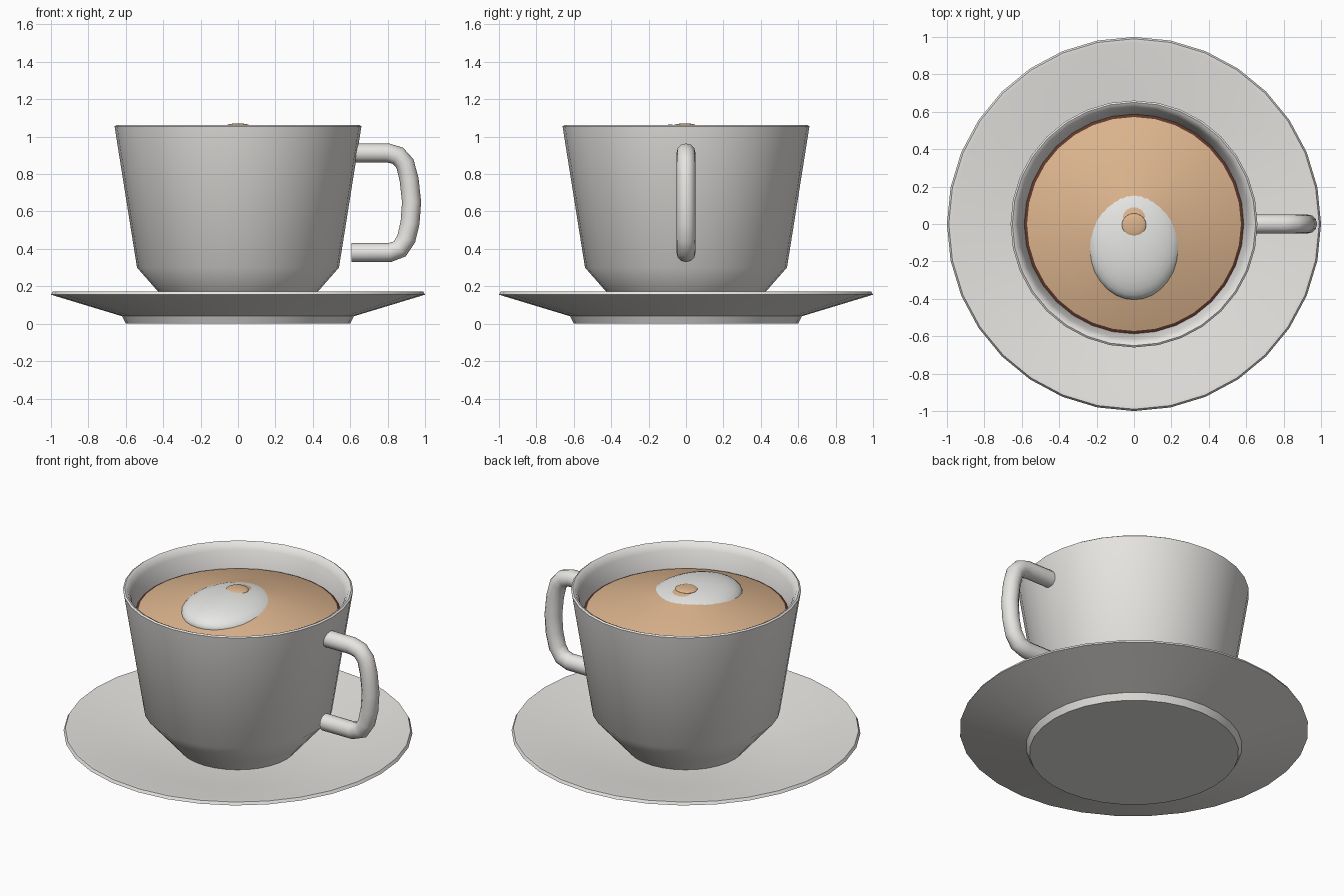
import bpy, bmesh, math

if "Cube" in bpy.data.objects:
    bpy.data.objects.remove(bpy.data.objects["Cube"])

SIDES = 32


def material(name, rgb):
    m = bpy.data.materials.new(name)
    m.diffuse_color = (*rgb, 1.0)
    m.use_nodes = True
    m.node_tree.nodes["Principled BSDF"].inputs["Base Color"].default_value = m.diffuse_color
    return m


porcelain = material("porcelain", (0.80, 0.785, 0.76))
foam_white = material("foam white", (0.80, 0.80, 0.79))
latte = material("milky coffee", (0.72, 0.46, 0.27))
brown = material("dark coffee", (0.12, 0.04, 0.025))


def smooth(obj, angle):
    bpy.ops.object.select_all(action='DESELECT')
    obj.select_set(True)
    bpy.context.view_layer.objects.active = obj
    bpy.ops.object.shade_smooth_by_angle(angle=math.radians(angle))


def finish(bm, name, mats, angle=40):
    bmesh.ops.recalc_face_normals(bm, faces=bm.faces)
    me = bpy.data.meshes.new(name)
    bm.to_mesh(me)
    bm.free()
    for m in mats:
        me.materials.append(m)
    obj = bpy.data.objects.new(name, me)
    bpy.context.collection.objects.link(obj)
    smooth(obj, angle)
    return obj


def lathe(profile, name, mats, angle=40, rule=None):
    """Spin an (r, z) profile round the z axis."""
    bm = bmesh.new()
    rings = []
    for r, z in profile:
        if r == 0:
            rings.append([bm.verts.new((0, 0, z))] * SIDES)
        else:
            rings.append([bm.verts.new((r * math.cos(2 * math.pi * i / SIDES),
                                        r * math.sin(2 * math.pi * i / SIDES), z))
                          for i in range(SIDES)])
    for k, (a, b) in enumerate(zip(rings, rings[1:])):
        for i in range(SIDES):
            j = (i + 1) % SIDES
            quad = list(dict.fromkeys((a[i], a[j], b[j], b[i])))
            f = bm.faces.new(quad)
            if rule:
                f.material_index = rule(k)
    return finish(bm, name, mats, angle)


def ellipsoid(name, centre, radii, mat):
    bm = bmesh.new()
    bmesh.ops.create_uvsphere(bm, u_segments=32, v_segments=16, radius=1)
    for v in bm.verts:
        v.co = [c + p * r for c, p, r in zip(centre, v.co, radii)]
    return finish(bm, name, [mat], 60)


# Saucer: foot, flared underside, thin rim, dished top
lathe([(0, 0), (0.60, 0), (0.62, 0.04), (1.0, 0.155), (0.99, 0.172),
       (0.97, 0.172), (0.58, 0.075), (0, 0.07)], "saucer", [porcelain], 30)

# Cup: outer wall, rounded lip, inner wall
lathe([(0, 0.072), (0.34, 0.072), (0.43, 0.175), (0.54, 0.30), (0.66, 1.055),
       (0.65, 1.062), (0.635, 1.055), (0.615, 1.02), (0.585, 0.90),
       (0.50, 0.33), (0.36, 0.17), (0, 0.16)], "cup", [porcelain], 45)

# Coffee: shallow mound with a dark line at the wall
lathe([(0, 1.07), (0.06, 1.056), (0.30, 0.995), (0.572, 0.922), (0.587, 0.915)],
      "coffee", [latte, brown], 60, lambda k: 1 if k == 3 else 0)

# Foam blob and the coffee showing through it
ellipsoid("milk_foam", (0, -0.085, 0.97), (0.255, 0.32, 0.094), foam_white)
ellipsoid("foam_centre", (0, -0.006, 1.057), (0.065, 0.062, 0.014), latte)

# Handle: round tube along a bent path
path = [(0.615, 0.913), (0.80, 0.913), (0.855, 0.898), (0.893, 0.855), (0.915, 0.77),
        (0.928, 0.65), (0.92, 0.54), (0.900, 0.455), (0.865, 0.40), (0.81, 0.38),
        (0.607, 0.38)]
curve = bpy.data.curves.new("handle", 'CURVE')
curve.dimensions = '3D'
curve.bevel_depth = 0.051
curve.bevel_resolution = 4
curve.use_fill_caps = True
spline = curve.splines.new('POLY')
spline.points.add(len(path) - 1)
for p, (x, z) in zip(spline.points, path):
    p.co = (x, 0, z, 1)
curve.materials.append(porcelain)
handle = bpy.data.objects.new("handle", curve)
bpy.context.collection.objects.link(handle)
bpy.ops.object.select_all(action='DESELECT')
handle.select_set(True)
bpy.context.view_layer.objects.active = handle
bpy.ops.object.convert(target='MESH')
smooth(bpy.context.view_layer.objects.active, 45)
